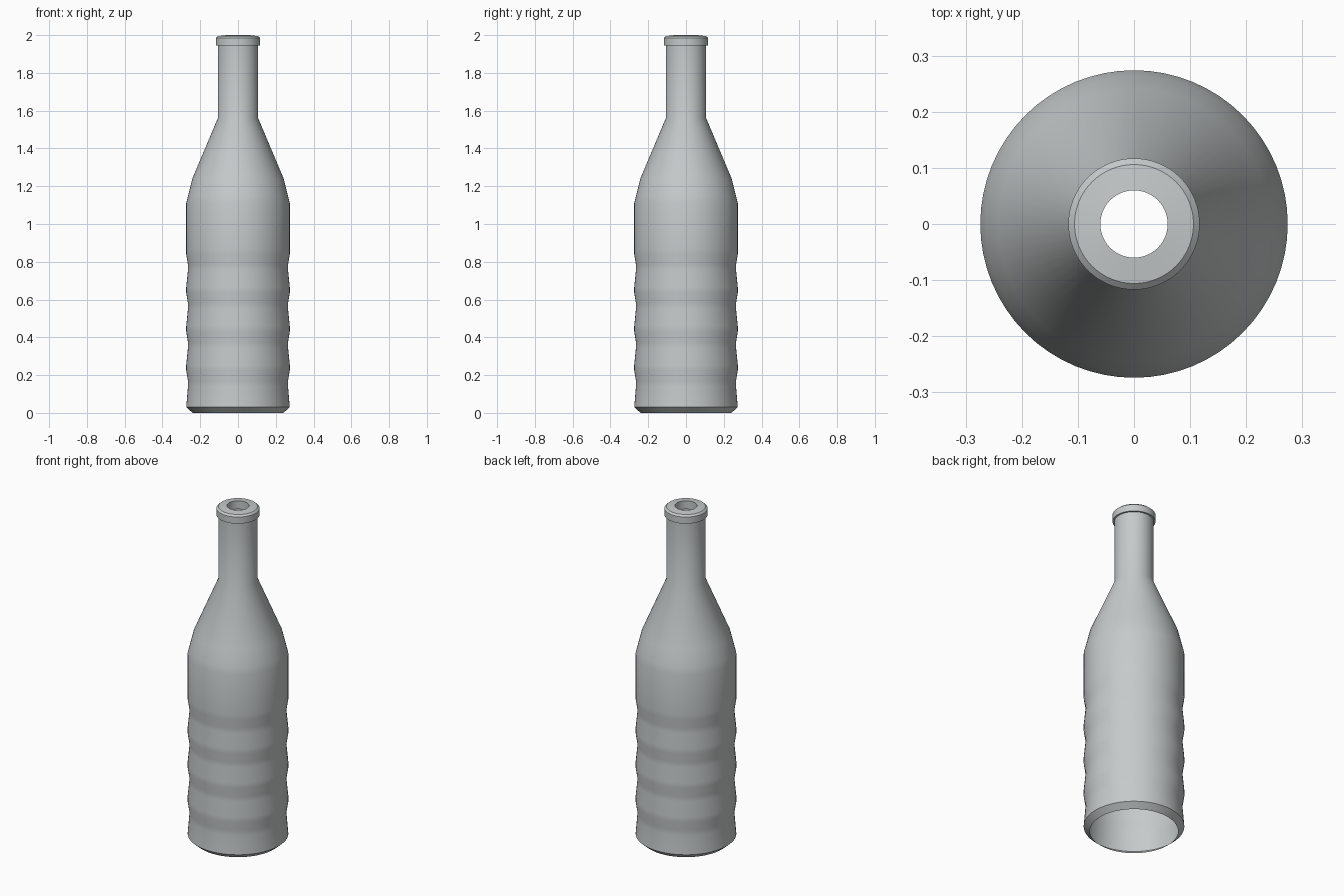
import bpy, bmesh, math

cube = bpy.data.objects.get("Cube")
if cube:
    bpy.data.objects.remove(cube, do_unlink=True)

SEGMENTS = 64

# Single glass colour
glass = bpy.data.materials.new("pale grey glass")
glass.use_nodes = True
colour = (0.56, 0.59, 0.59, 1)
glass.diffuse_color = colour
glass.node_tree.nodes["Principled BSDF"].inputs["Base Color"].default_value = colour


def lathe(name, profile):
    """Spin an open (radius, height) profile round the z axis."""
    bm = bmesh.new()
    verts = [bm.verts.new((r, 0, z)) for r, z in profile]
    edges = [bm.edges.new(pair) for pair in zip(verts, verts[1:])]
    bmesh.ops.spin(bm, geom=verts + edges, cent=(0, 0, 0), axis=(0, 0, 1),
                   angle=math.tau, steps=SEGMENTS, use_merge=True)
    bmesh.ops.remove_doubles(bm, verts=bm.verts, dist=0.0001)
    bmesh.ops.recalc_face_normals(bm, faces=bm.faces)
    # Make the outer wall face outward
    wall = max(bm.faces, key=lambda f: f.calc_area())
    if wall.normal.dot(wall.calc_center_median()) < 0:
        bmesh.ops.reverse_faces(bm, faces=bm.faces)
    mesh = bpy.data.meshes.new(name)
    bm.to_mesh(mesh)
    bm.free()
    obj = bpy.data.objects.new(name, mesh)
    bpy.context.collection.objects.link(obj)
    mesh.materials.append(glass)
    bpy.ops.object.select_all(action="DESELECT")
    obj.select_set(True)
    bpy.context.view_layer.objects.active = obj
    bpy.ops.object.shade_smooth_by_angle(angle=math.radians(30))
    return obj


# Open foot with a chamfer
profile = [(0.24, 0), (0.274, 0.03)]

# Gently pinched grip bands
for i in range(4):
    z = 0.155 + i * 0.205
    profile += [(0.265, z - 0.015), (0.265, z + 0.015),
                (0.274, z + 0.07), (0.274, z + 0.1)]

# Straight body, shoulder and neck
profile += [(0.274, 1.11), (0.264, 1.15), (0.242, 1.24),
            (0.107, 1.56), (0.107, 1.945)]

# Lip and mouth
profile += [(0.117, 1.945), (0.117, 1.985), (0.106, 1.995),
            (0.06, 2.0), (0.06, 1.95)]

lathe("bottle", profile)
